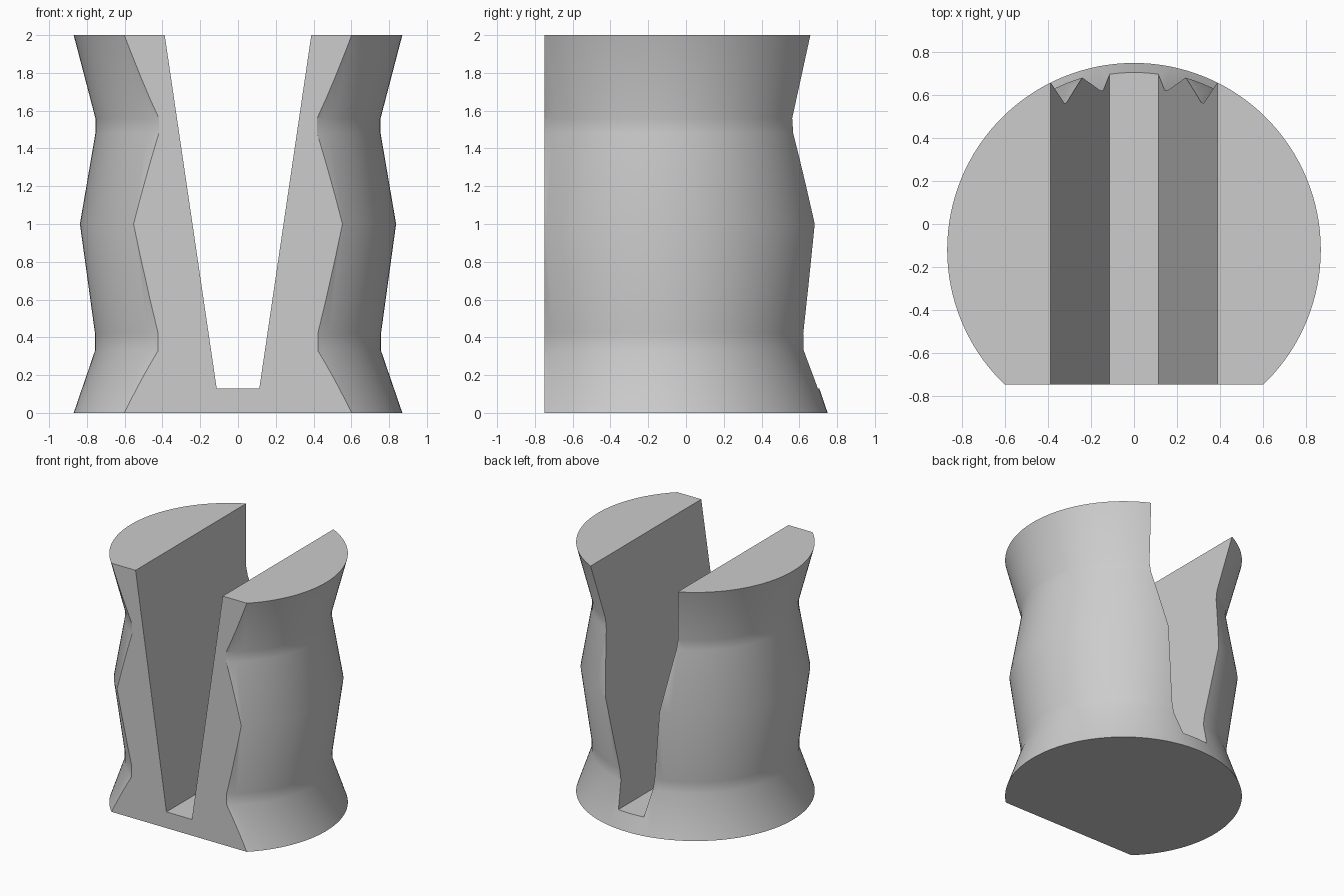
import bpy, bmesh
from math import radians, sin, cos, tau

cube = bpy.data.objects.get("Cube")
if cube:
    bpy.data.objects.remove(cube, do_unlink=True)

AXIS_Y = -0.12
FRONT_Y = -0.748
SEGMENTS = 128

grey = bpy.data.materials.new("plain grey")
grey.use_nodes = True
colour = (0.604, 0.604, 0.604, 1)
grey.diffuse_color = colour
grey.node_tree.nodes["Principled BSDF"].inputs["Base Color"].default_value = colour


def add_object(name, bm):
    bmesh.ops.recalc_face_normals(bm, faces=bm.faces)
    mesh = bpy.data.meshes.new(name)
    bm.to_mesh(mesh)
    bm.free()
    mesh.materials.append(grey)
    obj = bpy.data.objects.new(name, mesh)
    bpy.context.collection.objects.link(obj)
    return obj


# Turned body: radius and height pairs, waisted twice with a bulge between
profile = [(0.87, 0), (0.757, 0.33), (0.757, 0.42), (0.837, 1.0),
           (0.755, 1.48), (0.755, 1.56), (0.87, 2.0)]
bm = bmesh.new()
rings = [[bm.verts.new((r * sin(tau * i / SEGMENTS),
                        AXIS_Y + r * cos(tau * i / SEGMENTS), z))
          for i in range(SEGMENTS)] for r, z in profile]
for low, high in zip(rings, rings[1:]):
    for i in range(SEGMENTS):
        j = (i + 1) % SEGMENTS
        bm.faces.new((low[i], low[j], high[j], high[i]))
bm.faces.new(rings[0])
bm.faces.new(rings[-1])

# Flat front: slice off the front of the body and cap it
cut = bmesh.ops.bisect_plane(bm, geom=bm.verts[:] + bm.edges[:] + bm.faces[:],
                             plane_co=(0, FRONT_Y, 0), plane_no=(0, -1, 0),
                             clear_outer=True)
edges = [e for e in cut["geom_cut"] if isinstance(e, bmesh.types.BMEdge)]
bmesh.ops.contextual_create(bm, geom=edges)
body = add_object("slotted_body", bm)

# Tapered slot cutter: runs front to back, extended above the top
SLOT_FLOOR, FLOOR_HALF, TOP_HALF = 0.13, 0.113, 0.388
top = 2.2
half = FLOOR_HALF + (TOP_HALF - FLOOR_HALF) * (top - SLOT_FLOOR) / (2 - SLOT_FLOOR)
bm = bmesh.new()
section = [(-FLOOR_HALF, SLOT_FLOOR), (FLOOR_HALF, SLOT_FLOOR), (half, top), (-half, top)]
face = bm.faces.new([bm.verts.new((x, -1.2, z)) for x, z in section])
extruded = bmesh.ops.extrude_face_region(bm, geom=[face])
bmesh.ops.translate(bm, vec=(0, 2.4, 0),
                    verts=[v for v in extruded["geom"] if isinstance(v, bmesh.types.BMVert)])
cutter = add_object("slot_cutter", bm)
cutter.hide_render = True

# Cut the slot and apply it, then remove the cutter
bpy.ops.object.select_all(action="DESELECT")
bpy.context.view_layer.objects.active = body
body.select_set(True)
slot = body.modifiers.new("slot", "BOOLEAN")
slot.operation = "DIFFERENCE"
slot.solver = "EXACT"
slot.object = cutter
bpy.ops.object.modifier_apply(modifier=slot.name)
bpy.data.objects.remove(cutter, do_unlink=True)

# Smooth the turned surface, keep the cut edges sharp
bpy.ops.object.shade_smooth_by_angle(angle=radians(30))
